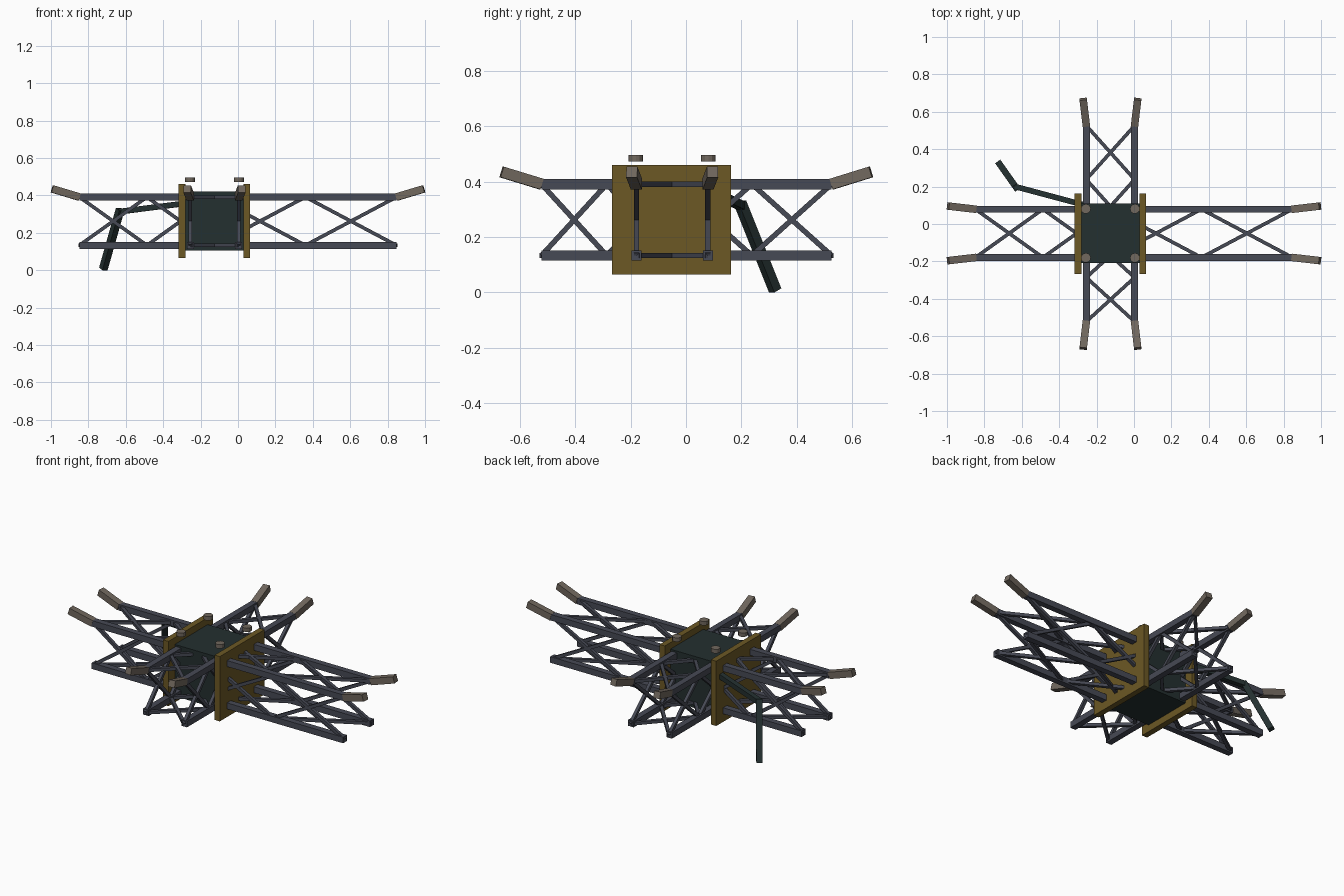
import bpy, bmesh, math
from mathutils import Vector, Matrix

if "Cube" in bpy.data.objects:
    bpy.data.objects.remove(bpy.data.objects["Cube"])


def material(name, rgb):
    m = bpy.data.materials.new(name)
    m.diffuse_color = (*rgb, 1)
    m.use_nodes = True
    m.node_tree.nodes["Principled BSDF"].inputs["Base Color"].default_value = m.diffuse_color
    return m


GOLD = material("dull gold", (0.150, 0.098, 0.018))
STEEL = material("slate grey", (0.062, 0.067, 0.090))
DARK = material("dark green", (0.017, 0.029, 0.029))
TAN = material("warm grey", (0.165, 0.138, 0.112))

C = Vector((-0.126, -0.05, 0.262))   # body centre
H = 0.129                            # half spacing of the truss rails


def finish(name, bm, mat):
    bmesh.ops.recalc_face_normals(bm, faces=bm.faces)
    me = bpy.data.meshes.new(name)
    bm.to_mesh(me)
    bm.free()
    me.materials.append(mat)
    ob = bpy.data.objects.new(name, me)
    bpy.context.collection.objects.link(ob)
    return ob


def add_bar(bm, a, b, w):
    # square bar between two points
    a, b = Vector(a), Vector(b)
    d = b - a
    z = d.normalized()
    x = z.cross(Vector((0, 0, 1))).normalized()
    y = z.cross(x)
    rot = Matrix((x, y, z)).transposed().to_4x4()
    mat = Matrix.Translation((a + b) / 2) @ rot @ Matrix.Diagonal((w, w, d.length, 1))
    bmesh.ops.create_cube(bm, size=1, matrix=mat)


def box(name, lo, hi, mat):
    bm = bmesh.new()
    lo, hi = Vector(lo), Vector(hi)
    m = Matrix.Translation((lo + hi) / 2) @ Matrix.Diagonal((*(hi - lo), 1))
    bmesh.ops.create_cube(bm, size=1, matrix=m)
    return finish(name, bm, mat)


# body and the two side plates
box("body", (-0.28, -0.209, 0.105), (0.032, 0.109, 0.42), DARK)
box("left_plate", (-0.318, -0.267, 0.065), (-0.282, 0.163, 0.46), GOLD)
box("right_plate", (0.029, -0.267, 0.065), (0.064, 0.163, 0.46), GOLD)


def truss(name, axis, end, tip_end):
    # four rails, crossed braces on all four sides, tips on the upper rails
    side = 1 - axis
    start = C[axis]

    def pt(t, s, u):
        p = Vector((0, 0, C.z + u * H))
        p[axis] = t
        p[side] = C[side] + s * H
        return p

    corners = [(-1, -1), (1, -1), (1, 1), (-1, 1)]
    rails, braces, tips = bmesh.new(), bmesh.new(), bmesh.new()
    bay = (end - start) / 2
    for i, (s, u) in enumerate(corners):
        add_bar(rails, pt(start, s, u), pt(end, s, u), 0.037)
        s2, u2 = corners[(i + 1) % 4]
        for k in range(2):
            t0, t1 = start + bay * k, start + bay * (k + 1)
            add_bar(braces, pt(t0, s, u), pt(t1, s2, u2), 0.019)
            add_bar(braces, pt(t1, s, u), pt(t0, s2, u2), 0.019)
        if u > 0:
            a = pt(end, s, u)
            b = a.copy()
            b[axis] = tip_end
            b[side] += s * 0.017
            b.z += 0.044
            add_bar(tips, a, b, 0.040)
    finish(name + "_rails", rails, STEEL)
    finish(name + "_braces", braces, STEEL)
    finish(name + "_tips", tips, TAN)


truss("right_arm", 0, 0.847, 0.994)
truss("left_arm", 0, -0.848, -0.994)
truss("back_arm", 1, 0.526, 0.668)
truss("front_arm", 1, -0.522, -0.666)

# round pads hovering over the body corners
for n, (sx, sy) in enumerate([(-1, -1), (1, -1), (1, 1), (-1, 1)]):
    bm = bmesh.new()
    bmesh.ops.create_cone(bm, cap_ends=True, segments=12, radius1=0.026, radius2=0.026,
                          depth=0.024, matrix=Matrix.Translation(
                              (C.x + sx * 0.131, C.y + sy * 0.131, 0.484)))
    finish("pad_%d" % (n + 1), bm, TAN)

# bent leg reaching the ground
bm = bmesh.new()
add_bar(bm, (-0.26, 0.10, 0.36), (-0.635, 0.20, 0.313), 0.030)
finish("upper_leg", bm, DARK)
bm = bmesh.new()
add_bar(bm, (-0.63, 0.195, 0.325), (-0.72, 0.322, 0.007), 0.034)
finish("lower_leg", bm, DARK)
